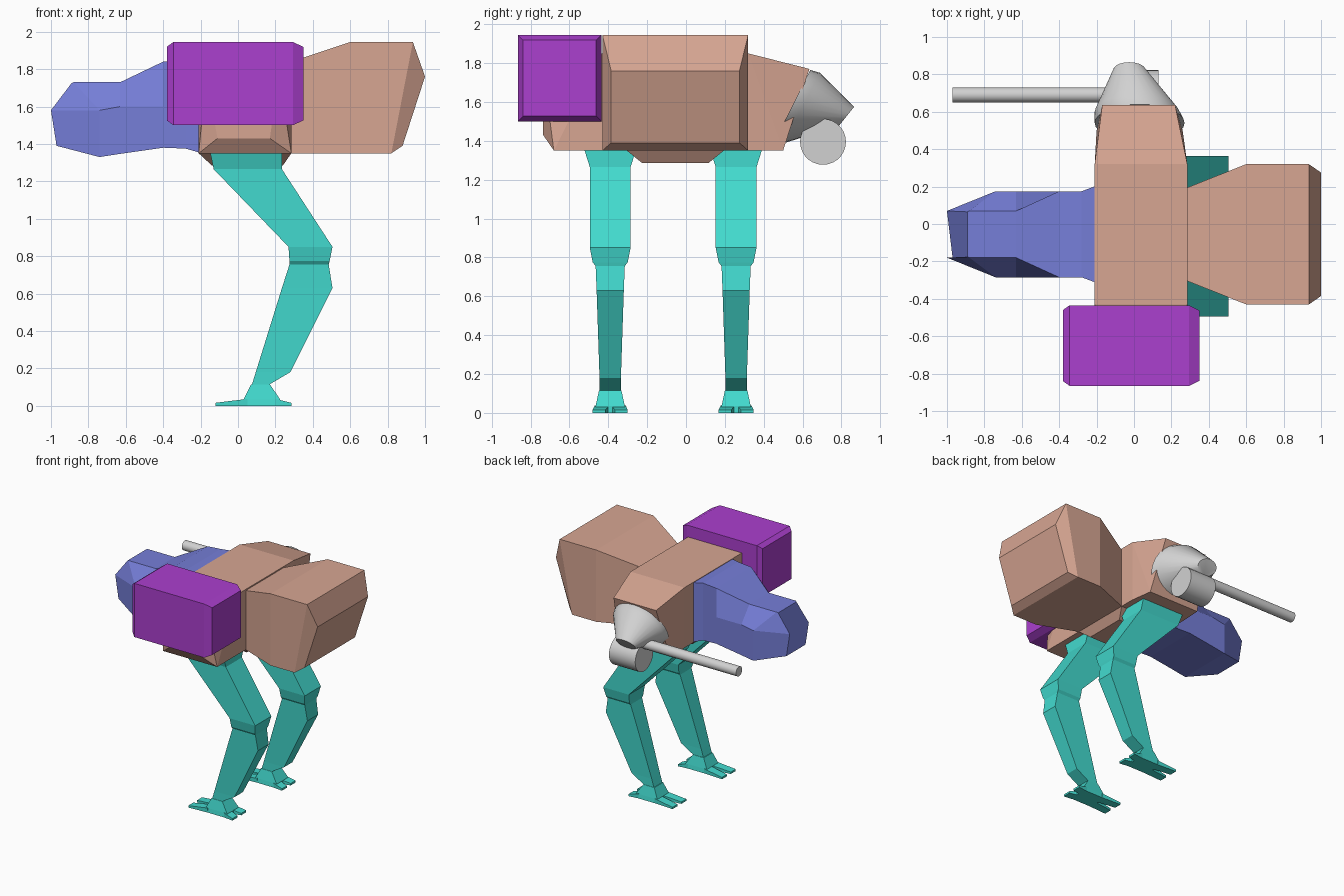
import bpy, bmesh, math
from mathutils import Vector

old = bpy.data.objects.get("Cube")
if old:
    bpy.data.objects.remove(old, do_unlink=True)

MID = -0.055  # centre line of the body in y


def material(name, rgb):
    m = bpy.data.materials.new(name)
    m.use_nodes = True
    m.diffuse_color = (*rgb, 1)
    m.node_tree.nodes["Principled BSDF"].inputs["Base Color"].default_value = (*rgb, 1)
    return m


BROWN = material("clay brown", (0.68, 0.38, 0.29))
PURPLE = material("purple", (0.41, 0.05, 0.62))
BLUE = material("periwinkle blue", (0.18, 0.21, 0.69))
TEAL = material("teal", (0.055, 0.7, 0.62))
GREY = material("light grey", (0.64, 0.64, 0.64))


def finish(name, bm, mat, smooth=False):
    bmesh.ops.recalc_face_normals(bm, faces=bm.faces)
    me = bpy.data.meshes.new(name)
    bm.to_mesh(me)
    bm.free()
    me.materials.append(mat)
    ob = bpy.data.objects.new(name, me)
    bpy.context.collection.objects.link(ob)
    if smooth:
        bpy.ops.object.select_all(action='DESELECT')
        ob.select_set(True)
        bpy.context.view_layer.objects.active = ob
        bpy.ops.object.shade_smooth_by_angle(angle=math.radians(40))
    return ob


def loft(name, rings, mat, smooth=False):
    """Skin matching rings of points and cap both ends."""
    bm = bmesh.new()
    loops = [[bm.verts.new(p) for p in ring] for ring in rings]
    for a, b in zip(loops, loops[1:]):
        for i in range(len(a)):
            j = (i + 1) % len(a)
            bm.faces.new((a[i], a[j], b[j], b[i]))
    bm.faces.new(loops[0])
    bm.faces.new(loops[-1])
    return finish(name, bm, mat, smooth)


def hull(name, points, mat):
    bm = bmesh.new()
    for p in points:
        bm.verts.new(p)
    bmesh.ops.convex_hull(bm, input=bm.verts)
    bmesh.ops.dissolve_limit(bm, angle_limit=0.02, verts=bm.verts, edges=bm.edges)
    return finish(name, bm, mat)


def rect(x0, x1, y, hw, z):
    """Horizontal rectangle used for the leg sections."""
    return [(x0, y - hw, z), (x1, y - hw, z), (x1, y + hw, z), (x0, y + hw, z)]


def mirrored(half):
    """Ring from (x, half width, z) points listed bottom to top."""
    return ([(x, MID + w, z) for x, w, z in half]
            + [(x, MID - w, z) for x, w, z in reversed(half)])


def ellipse(c, u, v, n=28):
    c, u, v = Vector(c), Vector(u), Vector(v)
    return [c + u * math.cos(t) + v * math.sin(t)
            for t in (2 * math.pi * i / n for i in range(n))]


# Torso with a tilted weapon mount on one end
torso = [(x, y, z) for x in (-0.21, 0.285) for y in (-0.43, 0.32) for z in (1.35, 1.85)]
torso += [(-0.17, 0.635, 1.77), (0.22, 0.635, 1.77), (-0.2, 0.5, 1.35), (0.26, 0.5, 1.35)]
torso += [(-0.21, -0.68, 1.35), (0.285, -0.68, 1.35), (-0.11, -0.735, 1.43),
          (0.17, -0.735, 1.43), (-0.17, -0.735, 1.77), (0.22, -0.735, 1.77)]
hull("torso", torso, BROWN)
hull("pelvis", rect(-0.21, 0.285, MID, 0.25, 1.35) + rect(-0.14, 0.24, MID, 0.17, 1.285), BROWN)

# Rear housing, flaring out from the torso
loft("rear_housing", [mirrored(h) for h in (
    [(0.2, 0.22, 1.35), (0.2, 0.22, 1.81)],
    [(0.285, 0.25, 1.35), (0.285, 0.25, 1.84)],
    [(0.6, 0.375, 1.35), (0.6, 0.375, 1.945)],
    [(0.82, 0.375, 1.35), (0.935, 0.375, 1.945)],
    [(0.88, 0.33, 1.39), (1.0, 0.33, 1.76)])], BROWN)

# Cockpit nose
loft("cockpit", [mirrored(h) for h in (
    [(-0.2, 0.26, 1.352), (-0.2, 0.26, 1.6), (-0.2, 0.26, 1.845)],
    [(-0.28, 0.23, 1.375), (-0.28, 0.23, 1.6), (-0.28, 0.23, 1.85)],
    [(-0.4, 0.23, 1.38), (-0.4, 0.23, 1.6), (-0.4, 0.23, 1.84)],
    [(-0.63, 0.23, 1.347), (-0.63, 0.23, 1.6), (-0.63, 0.125, 1.73)],
    [(-0.74, 0.23, 1.33), (-0.74, 0.23, 1.58), (-0.88, 0.125, 1.73)],
    [(-0.97, 0.125, 1.39), (-1.0, 0.125, 1.58), (-0.89, 0.12, 1.725)])], BLUE)

# Side pod with chamfered ends
def pod_ring(x, inset):
    y0, y1, z0, z1 = -0.865 + inset, -0.435 - inset, 1.5 + inset, 1.945 - inset
    return [(x, y0, z0), (x, y1, z0), (x, y1, z1), (x, y0, z1)]

loft("side_pod", [pod_ring(x, i) for x, i in
                  ((-0.38, 0.025), (-0.345, 0), (0.295, 0), (0.35, 0.027))], PURPLE)

# Legs: front x, back x, half width, height
LEG = ((-0.15, 0.235, 0.135, 1.36), (-0.13, 0.235, 0.105, 1.265), (0.27, 0.505, 0.105, 0.85),
       (0.275, 0.49, 0.09, 0.775), (0.275, 0.485, 0.075, 0.755), (0.235, 0.505, 0.07, 0.63),
       (0.095, 0.28, 0.055, 0.18), (0.075, 0.17, 0.055, 0.115))
FOOT = ((0.07, 0.17, 0.058, 0.115), (0.03, 0.225, 0.075, 0.035), (0.03, 0.225, 0.08, 0))
for side, y in (("near", -0.39), ("far", 0.258)):
    loft(side + "_leg", [rect(a, b, y, w, z) for a, b, w, z in LEG], TEAL)
    loft(side + "_foot", [rect(a, b, y, w, z) for a, b, w, z in FOOT], TEAL)
    # Two toes forward and two behind
    for end, x0, x1 in (("front", 0.05, -0.12), ("rear", 0.2, 0.285)):
        for k, s in enumerate((-1, 1)):
            loft(f"{side}_{end}_toe_{k + 1}", [
                [(x, y + s * a, 0), (x, y + s * b, 0), (x, y + s * b, h), (x, y + s * a, h)]
                for x, a, b, h in ((x0, 0.005, 0.08, 0.037), (x1, 0.025, 0.09, 0.016))], TEAL)

# Weapon: tapered mount, drum below and long barrel
loft("weapon_mount", [ellipse(*r) for r in (
    ((0.03, 0.54, 1.565), (0.24, 0, 0), (0, 0.1, 0.2)),
    ((0.015, 0.6, 1.57), (0.225, 0, 0), (0, 0.09, 0.18)),
    ((-0.025, 0.825, 1.525), (0.085, 0, 0), (0, 0.04, 0.05)))], GREY, True)


def rod(name, x0, x1, y, z, r):
    return loft(name, [ellipse((x, y, z), (0, r, 0), (0, 0, r)) for x in (x0, x1)], GREY, True)


rod("weapon_drum", -0.11, 0.13, 0.705, 1.395, 0.118)
rod("weapon_barrel", -0.97, 0.0, 0.69, 1.5, 0.04)
